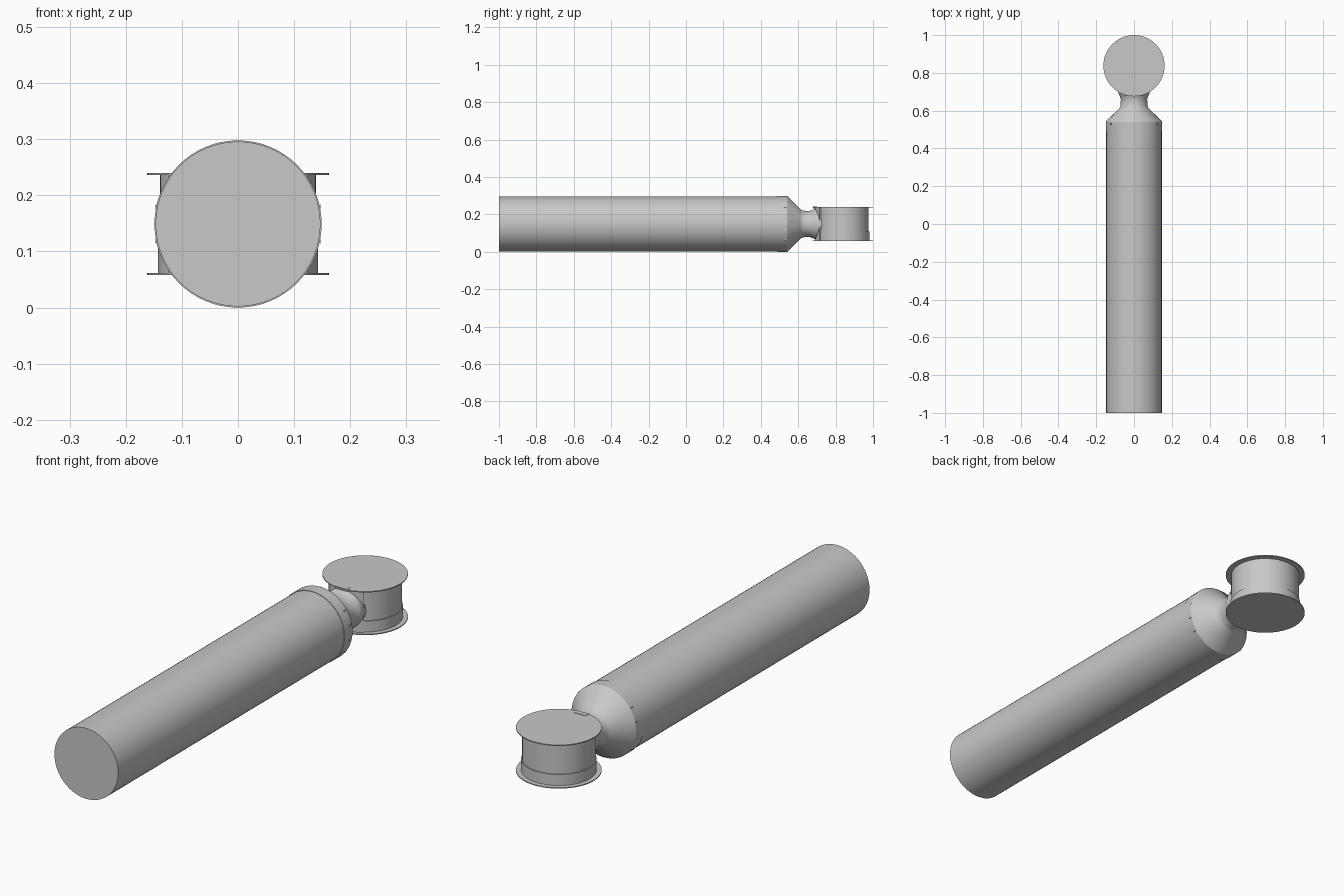
import bpy
import bmesh
from math import sin, cos, pi, radians
from mathutils import Matrix, Vector

cube = bpy.data.objects.get("Cube")
if cube:
    bpy.data.objects.remove(cube)

# Single grey metal
grey = bpy.data.materials.new("grey_metal")
grey.use_nodes = True
colour = (0.58, 0.58, 0.58, 1)
grey.diffuse_color = colour
grey.node_tree.nodes["Principled BSDF"].inputs["Base Color"].default_value = colour

AXIS_Z = 0.149   # height of the long tube's axis
DRUM_Y = 0.838   # centre of the head drum


def finish(name, bm, smooth=True):
    bmesh.ops.remove_doubles(bm, verts=bm.verts, dist=1e-5)
    bmesh.ops.recalc_face_normals(bm, faces=bm.faces)
    mesh = bpy.data.meshes.new(name)
    bm.to_mesh(mesh)
    bm.free()
    mesh.materials.append(grey)
    obj = bpy.data.objects.new(name, mesh)
    bpy.context.collection.objects.link(obj)
    if smooth:
        bpy.ops.object.select_all(action='DESELECT')
        obj.select_set(True)
        bpy.context.view_layer.objects.active = obj
        bpy.ops.object.shade_smooth_by_angle(angle=radians(25))
    return obj


def lathe(name, profile, matrix, sides=64):
    """Spin (radius, height) points about local z and cap both ends."""
    bm = bmesh.new()
    rings = [[bm.verts.new((r * cos(2 * pi * i / sides), r * sin(2 * pi * i / sides), h))
              for i in range(sides)] for r, h in profile]
    for low, high in zip(rings, rings[1:]):
        for i in range(sides):
            j = (i + 1) % sides
            bm.faces.new((low[i], low[j], high[j], high[i]))
    bm.faces.new(rings[0])
    bm.faces.new(rings[-1])
    bm.transform(matrix)
    return finish(name, bm)


def box(name, centre, size):
    bm = bmesh.new()
    bmesh.ops.create_cube(bm, size=1)
    bm.transform(Matrix.Translation(centre) @ Matrix.Diagonal((*size, 1)))
    return finish(name, bm, smooth=False)


along_y = Matrix.Translation((0, 0, AXIS_Z)) @ Matrix.Rotation(-pi / 2, 4, 'X')
upright = Matrix.Translation((0, DRUM_Y, 0))

# Long tube and the reducer that narrows to the neck
lathe("main_tube", [(0.147, -1), (0.147, 0.5)], along_y)
lathe("reducer", [(0.149, 0.49), (0.149, 0.541), (0.147, 0.545),
                  (0.077, 0.613), (0.071, 0.625), (0.07, 0.66),
                  (0.074, 0.675), (0.082, 0.692), (0.082, 0.73)], along_y)

# Drum head with a slightly wider lower band and two thin end discs
lathe("drum", [(0.139, 0.06), (0.139, 0.238)], upright)
lathe("drum_lower_band", [(0.143, 0.06), (0.143, 0.108)], upright)
for name, base in (("lower_disc", 0.058), ("upper_disc", 0.236)):
    lathe(name, [(0.162, base), (0.162, base + 0.004)], upright)

# Curved saddle plate joining the neck to the drum
bm = bmesh.new()
steps = 16
columns = []
for i in range(steps + 1):
    a = radians(-90 - 33 + 66 * i / steps)
    direction = Vector((cos(a), sin(a), 0))
    columns.append([bm.verts.new(direction * r + Vector((0, DRUM_Y, z)))
                    for r, z in ((0.148, 0.062), (0.148, 0.236), (0.137, 0.236), (0.137, 0.062))])
for left, right in zip(columns, columns[1:]):
    for k in range(4):
        n = (k + 1) % 4
        bm.faces.new((left[k], right[k], right[n], left[n]))
bm.faces.new(columns[0])
bm.faces.new(columns[-1])
finish("saddle_plate", bm)

# Small latch at the disc edge above the neck
box("latch", (0, 0.69, 0.237), (0.056, 0.022, 0.009))

# Small locking pins on both sides of the collar
for side, label in ((1, "left"), (-1, "right")):
    for n, angle in enumerate((-35, -12, 12, 35)):
        a = radians(angle)
        box(f"{label}_collar_pin_{n + 1}",
            (side * 0.146 * cos(a), 0.53, AXIS_Z + 0.146 * sin(a)),
            (0.008, 0.012, 0.008))
